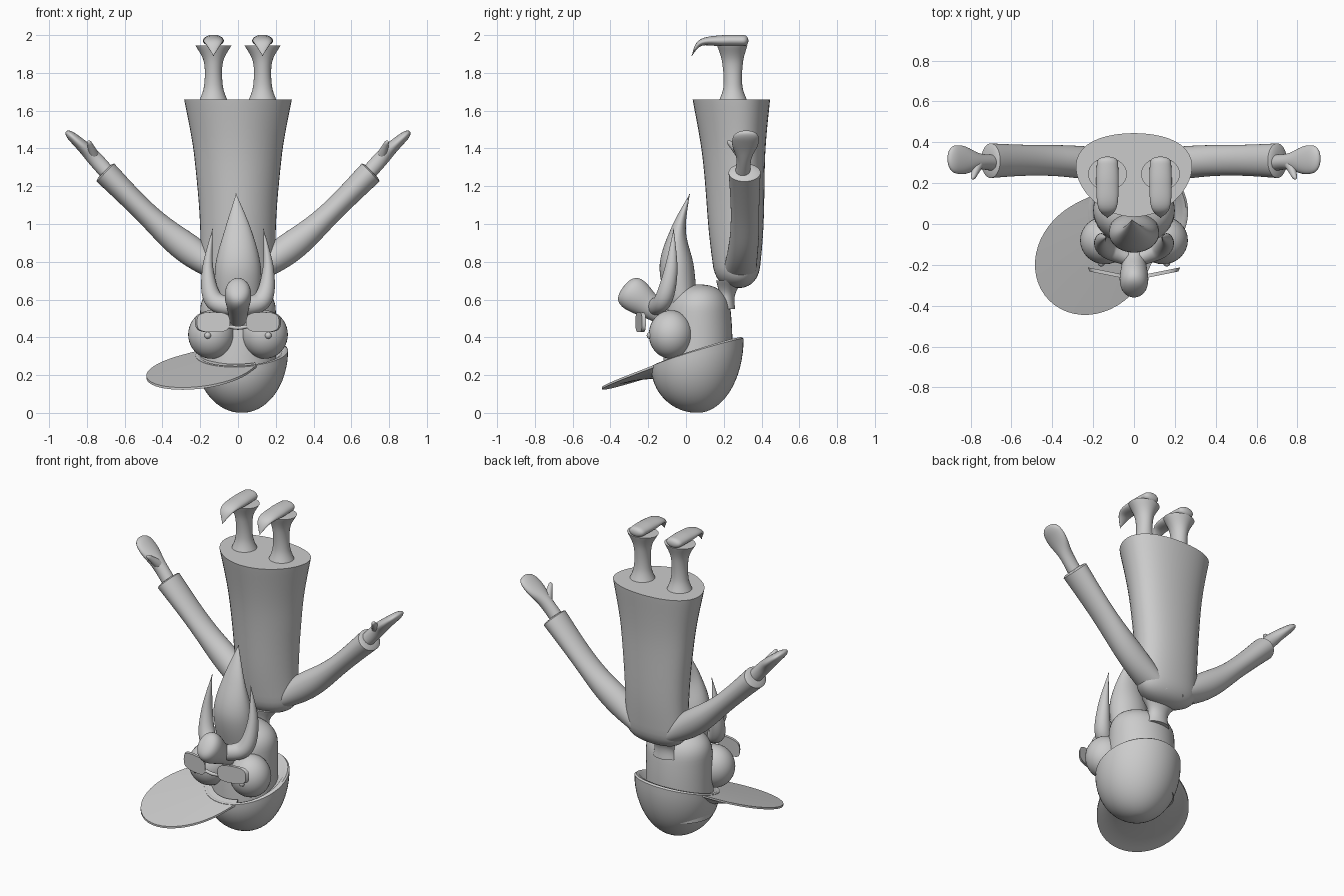
import bpy, bmesh
from math import sin, cos, pi, tau, sqrt, radians, copysign
from mathutils import Vector

old = bpy.data.objects.get("Cube")
if old:
    bpy.data.objects.remove(old)

grey = bpy.data.materials.new("plain grey")
grey.use_nodes = True
tone = (.6, .6, .6, 1)
grey.diffuse_color = tone
grey.node_tree.nodes["Principled BSDF"].inputs["Base Color"].default_value = tone

X, Y, Z = Vector((1, 0, 0)), Vector((0, 1, 0)), Vector((0, 0, 1))


def finish(obj):
    """Give an object its colour and smooth shading with sharp edges kept."""
    obj.data.materials.append(grey)
    bpy.ops.object.select_all(action='DESELECT')
    obj.select_set(True)
    bpy.context.view_layer.objects.active = obj
    bpy.ops.object.shade_smooth_by_angle(angle=radians(50))


def skin(name, rings):
    """Join a run of closed rings into one capped surface."""
    bm = bmesh.new()
    loops = [[bm.verts.new(point) for point in ring] for ring in rings]
    for lower, upper in zip(loops, loops[1:]):
        for i in range(len(lower)):
            bm.faces.new((lower[i - 1], lower[i], upper[i], upper[i - 1]))
    bm.faces.new(loops[0])
    bm.faces.new(loops[-1])
    bmesh.ops.recalc_face_normals(bm, faces=bm.faces)
    mesh = bpy.data.meshes.new(name)
    bm.to_mesh(mesh)
    bm.free()
    obj = bpy.data.objects.new(name, mesh)
    bpy.context.collection.objects.link(obj)
    finish(obj)


def along(values, t):
    """Smoothly interpolate evenly spaced values, for t from start to end."""
    last = len(values) - 1
    i = min(int(t * last), last - 1)
    u = t * last - i
    before, a = values[max(i - 1, 0)], values[i]
    b, after = values[i + 1], values[min(i + 2, last)]
    leave, arrive = (b - before) / 2, (after - a) / 2
    gap = b - a
    return a + u * (leave + u * (3 * gap - 2 * leave - arrive + u * (leave + arrive - 2 * gap)))


def dome(t, start, end):
    """Round off the first and last fractions of a tube."""
    inset = max(1 - t / start if start else 0, 1 - (1 - t) / end if end else 0, 0)
    return sqrt(max(1 - inset * inset, 0))


def tube(name, path, wide, deep, side=X, axis=None, start=0, end=0, flip=1, power=1, bulge=0):
    """Sweep an oval along a path; flip mirrors it, bulge pushes its flanks back."""
    path = [Vector(point) for point in path]
    count, sides = 32, 40
    stops = [(1 - cos(pi * k / count)) / 2 for k in range(count + 1)]
    spine = [along(path, t) for t in stops]
    rings = []
    for i, (t, centre) in enumerate(zip(stops, spine)):
        ahead = axis or spine[min(i + 1, count)] - spine[max(i - 1, 0)]
        other = ahead.cross(side).normalized()
        w = max(along(wide, t) * dome(t, start, end), .002)
        d = max(along(deep, t) * dome(t, start, end), .002)
        ring = []
        for k in range(sides):
            c, s = cos(tau * k / sides), sin(tau * k / sides)
            c, s = copysign(abs(c) ** power, c), copysign(abs(s) ** power, s)
            point = centre + side * w * c + other * d * (s + bulge * c * c)
            ring.append((point.x * flip, point.y, point.z))
        rings.append(ring)
    skin(name, rings)


def ball(name, centre, size):
    bpy.ops.mesh.primitive_uv_sphere_add(segments=32, ring_count=20, location=centre)
    obj = bpy.context.object
    obj.name = name
    obj.scale = size
    finish(obj)


# Robe and neck
tube("robe", [(0, .27, .66), (0, .26, 1.16), (0, .24, 1.66)],
     wide=(.2, .2, .23, .285), deep=(.11, .145, .165, .205), axis=Z, start=.15, bulge=.2)
tube("neck", [(0, .2, .55), (0, .23, .7)],
     wide=(.08, .065, .12), deep=(.06, .045, .07), axis=Z)

# Head, nose and beard
tube("head", [(0, .06, .15), (0, .07, .68)],
     wide=(.2, .2), deep=(.18, .18, .15), axis=Z, end=.3)
tube("nose", [(0, -.06, .49), (0, -.2, .57), (0, -.33, .67)],
     wide=(.05, .06, .09), deep=(.05, .07, .12), end=.4)
tube("beard", [(0, -.02, .58), (0, -.05, .78), (0, -.04, .97), (-.01, .02, 1.16)],
     wide=(.12, .12, .07, 0), deep=(.08, .09, .04, 0))
tube("glasses_bridge", [(-.06, -.25, .46), (0, -.25, .45), (.06, -.25, .46)],
     wide=(.01, .01), deep=(.01, .01), side=Z)

# Paired parts
for label, s in (("left", 1), ("right", -1)):
    tube(label + "_sleeve", [(.05, .28, .72), (.37, .31, .95), (.71, .31, 1.28)],
         wide=(.09, .08, .075, .085), deep=(.05, .08, .06, .067), side=Y, end=.02, flip=s)
    tube(label + "_hand", [(.69, .3, 1.27), (.8, .31, 1.39), (.91, .32, 1.49)],
         wide=(.04, .04, .07, .06), deep=(.04, .04, .03, .02), side=Y, end=.2, flip=s)
    tube(label + "_thumb", [(.76, .3, 1.36), (.79, .22, 1.44)],
         wide=(.03, .01), deep=(.03, .01), end=.2, flip=s)
    # Leg with flared boot top, and curled shoe
    tube(label + "_leg", [(.13, .25, 1.64), (.13, .245, 1.945)],
         wide=(.08, .05, .05, .095), deep=(.08, .05, .055, .08), axis=Z, flip=s)
    tube(label + "_shoe", [(.13, .33, 1.97), (.13, .2, 1.97), (.13, .08, 1.96), (.13, .03, 1.89)],
         wide=(.05, .055, .045, 0), deep=(.03, .03, .017, 0), start=.1, flip=s)
    # Face
    tube(label + "_moustache", [(.02, -.17, .56), (.13, -.12, .6), (.16, -.08, .76), (.135, -.065, .975)],
         wide=(.04, .05, .035, 0), deep=(.045, .05, .03, 0), side=Y, flip=s)
    ball(label + "_eye", (s * .142, -.08, .415), (.122, .117, .128))
    ball(label + "_pupil", (s * .16, -.19, .41), (.018, .018, .018))
    tube(label + "_lens", [(.13, -.25, .48), (.14, -.23, .48)],
         wide=(.087, .087), deep=(.053, .053), side=Vector((1, .2, 0)), axis=Y, flip=s, power=.65)


# Cap: a tilted bowl with a visor swung to one side
def rim(x, y):
    return .3 + .05 * x + .3 * y


def around(angle, radius):
    return .02 + radius * cos(angle), .06 + radius * sin(angle)


def bowl_ring(radius, height):
    """One level of the bowl, as a fraction of the height of the tilted rim."""
    ring = []
    for k in range(48):
        angle = tau * k / 48
        ring.append((*around(angle, radius), rim(*around(angle, bowl_radius)) * height))
    return ring


bowl_radius = .245
tilts = [pi / 2 * k / 16 for k in range(1, 17)]
bowl = [bowl_ring(bowl_radius * sin(tilt), 1 - cos(tilt)) for tilt in tilts]
skin("cap_bowl", bowl + [bowl_ring(.235, 1.02), bowl_ring(.215, 1), bowl_ring(.19, .9)])

visor = []
spread = radians(65)
for k in range(-20, 21):
    turn = k / 20
    middle = max(cos(turn * pi / 2), 0)
    reach = .24 + .375 * middle ** 1.4
    top, under = [], []
    for j in range(13):
        out = j / 12
        x, y = around(radians(225) + spread * turn, .2 + (reach - .2) * out)
        z = rim(x, y) - .02 * out * middle
        top.append((x, y, z))
        under.append((x, y, z - .012 - .07 * (1 - out) ** 2))
    visor.append(top + under[::-1])
skin("cap_visor", visor)
